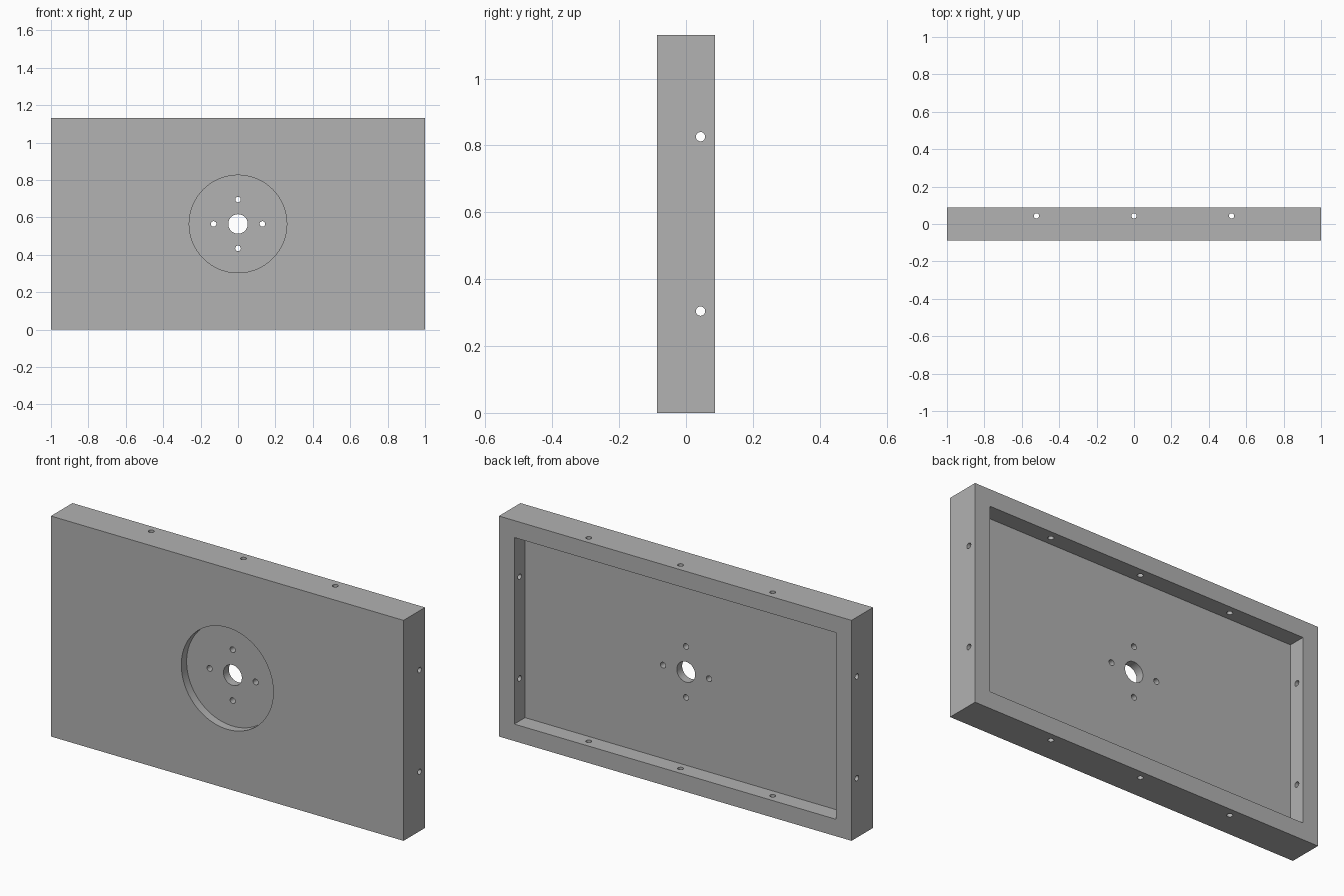
import bpy
import math
from mathutils import Vector

default = bpy.data.objects.get("Cube")
if default:
    bpy.data.objects.remove(default, do_unlink=True)

# Proportions, all in multiples of one module
U = 1 / 23
WIDTH, DEPTH, HEIGHT, WALL = 46 * U, 4 * U, 26 * U, 2 * U
MID = HEIGHT / 2

grey = bpy.data.materials.new("plain grey")
grey.use_nodes = True
colour = (0.445, 0.445, 0.445, 1)
grey.diffuse_color = colour
grey.node_tree.nodes["Principled BSDF"].inputs["Base Color"].default_value = colour


def box(name, size, centre):
    bpy.ops.mesh.primitive_cube_add(size=1, location=centre)
    obj = bpy.context.object
    obj.name = name
    obj.scale = size
    bpy.ops.object.transform_apply(location=True, rotation=False, scale=True)
    obj.data.materials.append(grey)
    return obj


def rod(name, radius, length, centre, axis, sides=32):
    bpy.ops.mesh.primitive_cylinder_add(vertices=sides, radius=radius, depth=length, location=centre)
    obj = bpy.context.object
    obj.name = name
    obj.rotation_euler = Vector(axis).to_track_quat("Z", "Y").to_euler()
    obj.data.materials.append(grey)
    return obj


def cut(target, cutter):
    cutter.hide_render = True
    mod = target.modifiers.new(cutter.name, "BOOLEAN")
    mod.operation = "DIFFERENCE"
    mod.solver = "EXACT"
    mod.object = cutter
    bpy.context.view_layer.objects.active = target
    bpy.ops.object.modifier_apply(modifier=mod.name)
    bpy.data.objects.remove(cutter, do_unlink=True)


# Shallow tray: solid block with an open back
panel = box("panel_housing", (WIDTH, DEPTH, HEIGHT), (0, 0, MID))
cut(panel, box("back_cavity", (WIDTH - 2 * WALL, DEPTH, HEIGHT - 2 * WALL), (0, DEPTH / 2, MID)))

# Round recess in the front, half the plate thickness deep
cut(panel, rod("front_recess", 6 * U, 2 * U, (0, -DEPTH / 2, MID), (0, 1, 0), 96))

# Central bore and four screw holes around it
cut(panel, rod("centre_bore", 1.2 * U, 1, (0, 0, MID), (0, 1, 0), 48))
for i in range(4):
    a = i * math.pi / 2
    place = (3 * U * math.cos(a), 0, MID + 3 * U * math.sin(a))
    cut(panel, rod("screw_hole", 0.34 * U, 1, place, (0, 1, 0)))

# Mounting holes through the rim: two across, three from top to bottom
for s in (-1, 1):
    cut(panel, rod("side_hole", 0.32 * U, 3, (0, U, MID + s * 6 * U), (1, 0, 0)))
for s in (-1, 0, 1):
    cut(panel, rod("rim_hole", 0.32 * U, 3, (s * 12 * U, U, MID), (0, 0, 1)))

# Smooth bores with sharp rims
bpy.ops.object.select_all(action="DESELECT")
panel.select_set(True)
bpy.context.view_layer.objects.active = panel
bpy.ops.object.shade_smooth_by_angle(angle=math.radians(30))
